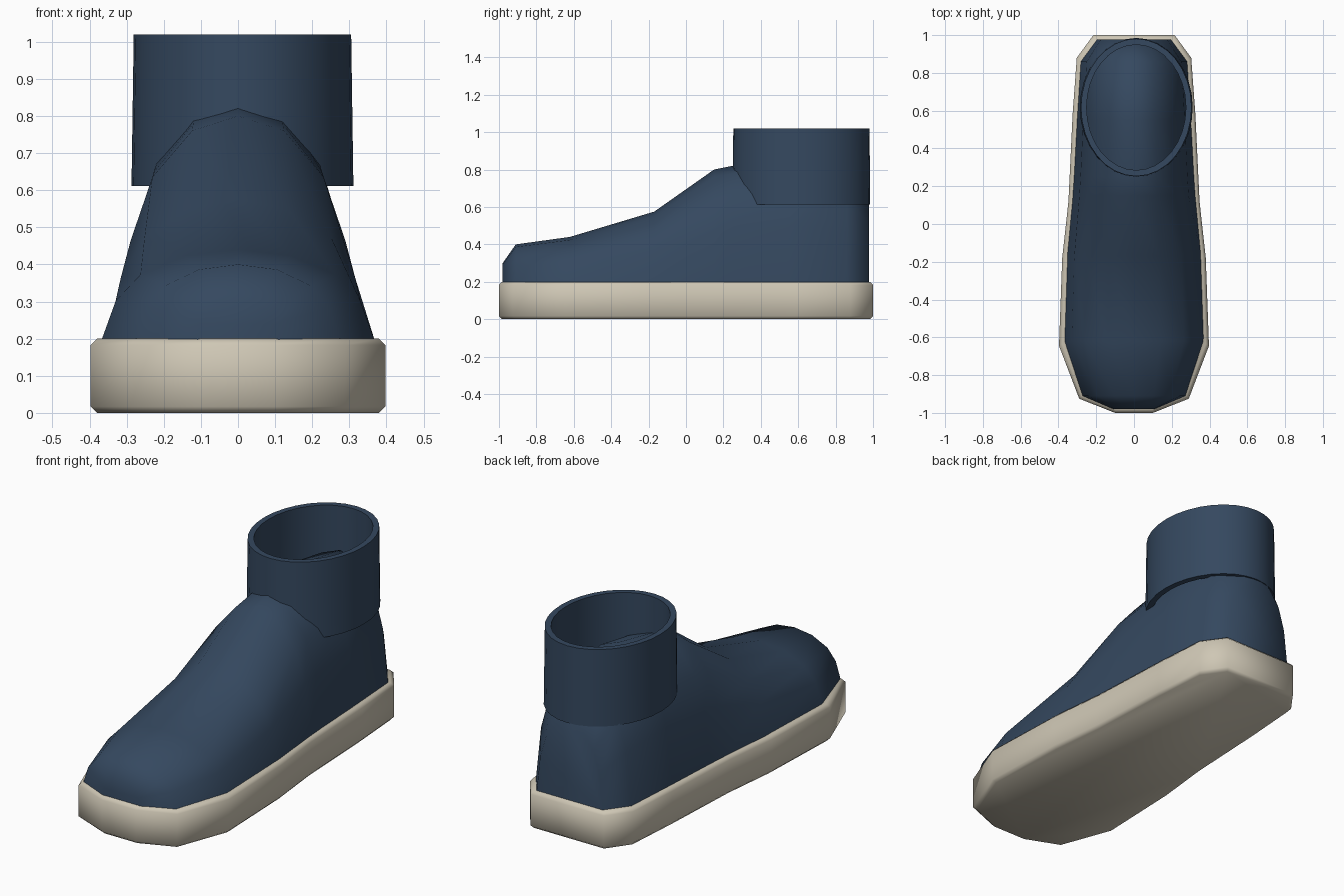
import bpy, bmesh, math

if "Cube" in bpy.data.objects:
    bpy.data.objects.remove(bpy.data.objects["Cube"])

def material(name, color):
    m = bpy.data.materials.new(name)
    m.diffuse_color = color
    m.use_nodes = True
    m.node_tree.nodes["Principled BSDF"].inputs["Base Color"].default_value = m.diffuse_color
    return m

navy = material("navy_fabric", (0.035, 0.065, 0.115, 1))
cream = material("cream_rubber", (0.62, 0.57, 0.46, 1))

def loft(name, rings, mat, closed=False, angle=60):
    """Skin a list of equal-length point rings; cap the ends or join them up."""
    bm = bmesh.new()
    vs = [[bm.verts.new(p) for p in r] for r in rings]
    n = len(rings[0])
    pairs = list(zip(vs, vs[1:])) + ([(vs[-1], vs[0])] if closed else [])
    for a, b in pairs:
        for i in range(n):
            j = (i + 1) % n
            bm.faces.new((a[i], a[j], b[j], b[i]))
    if not closed:
        bm.faces.new(vs[0])
        bm.faces.new(vs[-1])
    bmesh.ops.recalc_face_normals(bm, faces=bm.faces[:])
    me = bpy.data.meshes.new(name)
    bm.to_mesh(me)
    bm.free()
    ob = bpy.data.objects.new(name, me)
    bpy.context.collection.objects.link(ob)
    me.materials.append(mat)
    bpy.ops.object.select_all(action='DESELECT')
    ob.select_set(True)
    bpy.context.view_layer.objects.active = ob
    bpy.ops.object.shade_smooth_by_angle(angle=math.radians(angle))
    return ob

# Sole: half outline mirrored, stacked with chamfered top and bottom rims
half = [(0.10, -1.0), (0.29, -0.925), (0.397, -0.645), (0.38, -0.18),
        (0.347, 0.12), (0.325, 0.58), (0.303, 0.88), (0.215, 1.0)]
outline = half + [(-x, y) for x, y in reversed(half)]
levels = [(0.0, 0.017), (0.017, 0), (0.183, 0), (0.2, 0.017)]
loft("sole", [[(x * (1 - d / 0.4), y * (1 - d), z) for x, y in outline]
              for z, d in levels], cream)

# Upper: one arched section scaled along the foot (y, half width, height)
arch = [(1, 0), (0.89, 0.45), (0.71, 0.73), (0.38, 0.935), (0, 1)]
section = arch + [(-x, z) for x, z in reversed(arch[:-1])]
stations = [(-0.98, 0.11, 0.11), (-0.91, 0.275, 0.21), (-0.62, 0.37, 0.25),
            (-0.17, 0.355, 0.385), (0.15, 0.325, 0.61), (0.25, 0.318, 0.63),
            (0.55, 0.302, 0.69), (0.86, 0.282, 0.64), (0.978, 0.195, 0.43)]
loft("upper", [[(w * x, y, 0.19 + h * z) for x, z in section]
               for y, w, h in stations], navy)

# Ankle collar: hollow oval tube, slightly flared at the bottom
def oval(rx, ry, z, n=32):
    return [(0.012 + rx * math.cos(2 * math.pi * i / n),
             0.617 + ry * math.sin(2 * math.pi * i / n), z) for i in range(n)]

loft("ankle_collar", [oval(0.299, 0.368, 0.612), oval(0.293, 0.364, 1.02),
                      oval(0.263, 0.332, 1.02), oval(0.268, 0.336, 0.612)],
     navy, closed=True, angle=40)
